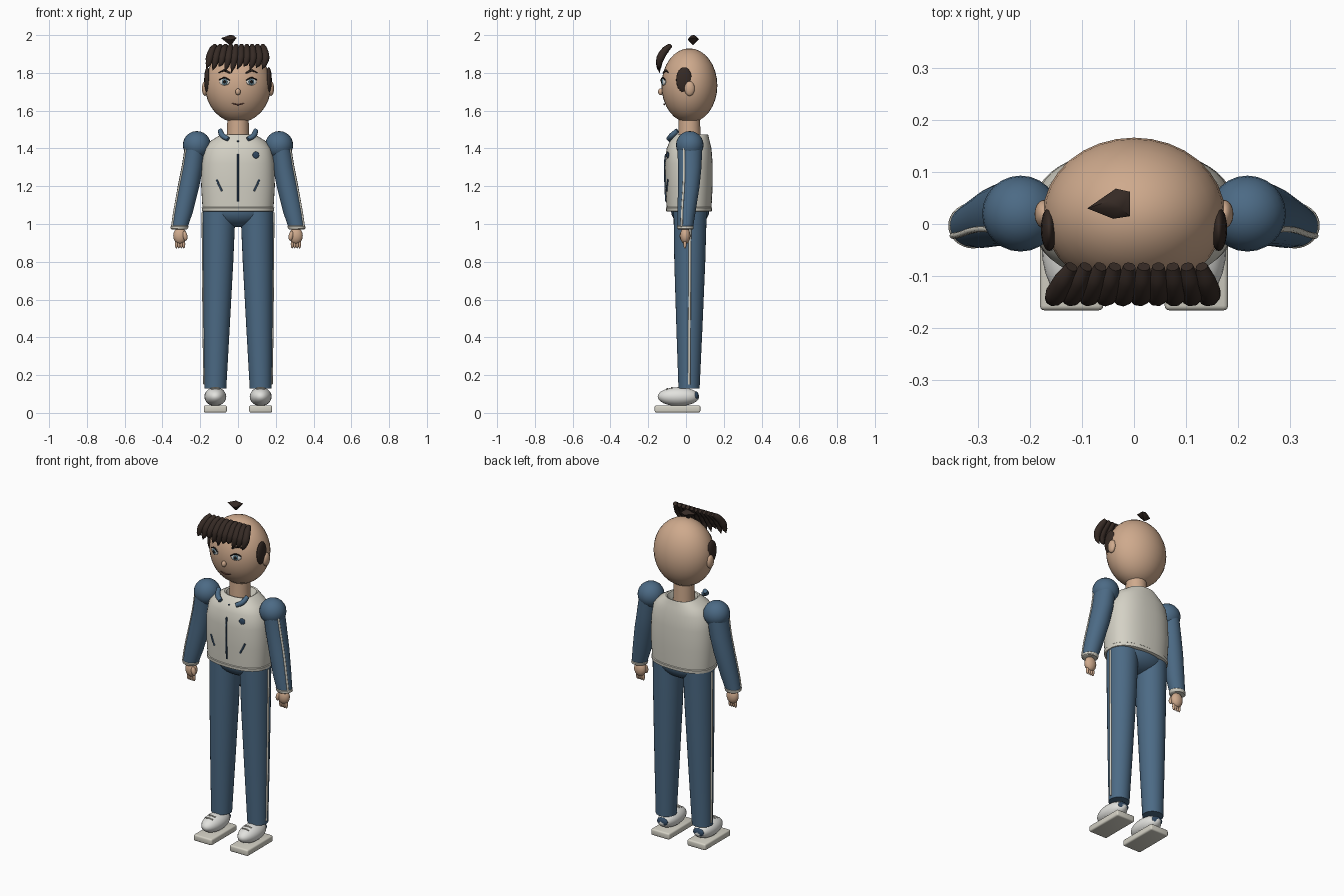
import bpy, bmesh, math
from mathutils import Vector

if "Cube" in bpy.data.objects:
    bpy.data.objects.remove(bpy.data.objects["Cube"])

def mat(name, r, g, b):
    m = bpy.data.materials.new(name)
    m.diffuse_color = (r, g, b, 1)
    m.use_nodes = True
    m.node_tree.nodes["Principled BSDF"].inputs["Base Color"].default_value = m.diffuse_color
    return m

SKIN = mat("skin", .62, .40, .265)
BLUE = mat("blue cloth", .072, .145, .235)
NAVY = mat("navy trim", .03, .065, .12)
CREAM = mat("cream cloth", .66, .64, .56)
HAIR = mat("dark brown hair", .036, .023, .018)
WHITE = mat("white", .76, .76, .73)
IRIS = mat("grey blue iris", .12, .22, .28)
BLACK = mat("black", .012, .01, .01)
LIP = mat("lip brown", .2, .08, .06)

def finish(ob, m, angle=40):
    ob.data.materials.clear()
    ob.data.materials.append(m)
    bpy.ops.object.select_all(action='DESELECT')
    ob.select_set(True)
    bpy.context.view_layer.objects.active = ob
    bpy.ops.object.shade_smooth_by_angle(angle=math.radians(angle))
    return ob

def from_bm(name, bm, m, angle=40):
    bmesh.ops.recalc_face_normals(bm, faces=bm.faces)
    me = bpy.data.meshes.new(name)
    bm.to_mesh(me)
    bm.free()
    ob = bpy.data.objects.new(name, me)
    bpy.context.collection.objects.link(ob)
    return finish(ob, m, angle)

def ball(name, c, r, m, rot=(0, 0, 0), seg=24):
    bpy.ops.mesh.primitive_uv_sphere_add(segments=seg, ring_count=seg // 2, location=c, rotation=rot)
    ob = bpy.context.object
    ob.name = name
    ob.scale = r
    return finish(ob, m, 60)

def loft(name, rings, m, n=2.0, seg=32, angle=40):
    """Horizontal rings (x, y, z, rx, ry) with superellipse outline, capped at both ends."""
    bm = bmesh.new()
    loops = []
    for x, y, z, rx, ry in rings:
        row = []
        for i in range(seg):
            a = 2 * math.pi * i / seg
            c, s = math.cos(a), math.sin(a)
            row.append(bm.verts.new((x + rx * math.copysign(abs(c) ** (2 / n), c),
                                     y + ry * math.copysign(abs(s) ** (2 / n), s), z)))
        loops.append(row)
    for a, b in zip(loops, loops[1:]):
        for i in range(seg):
            j = (i + 1) % seg
            bm.faces.new((a[i], a[j], b[j], b[i]))
    bm.faces.new(loops[0])
    bm.faces.new(loops[-1])
    return from_bm(name, bm, m, angle)

def tube(name, pts, radii, m, res=3, smooth=True):
    """Round tube through points with a radius at each point."""
    cu = bpy.data.curves.new(name, 'CURVE')
    cu.dimensions = '3D'
    cu.bevel_depth = 1
    cu.bevel_resolution = res
    cu.use_fill_caps = True
    cu.resolution_u = 5
    sp = cu.splines.new('BEZIER' if smooth else 'POLY')
    if smooth:
        sp.bezier_points.add(len(pts) - 1)
        for p, co, r in zip(sp.bezier_points, pts, radii):
            p.co, p.radius = co, r
            p.handle_left_type = p.handle_right_type = 'AUTO'
    else:
        sp.points.add(len(pts) - 1)
        for p, co, r in zip(sp.points, pts, radii):
            p.co, p.radius = (*co, 1), r
    ob = bpy.data.objects.new(name, cu)
    bpy.context.collection.objects.link(ob)
    bpy.ops.object.select_all(action='DESELECT')
    ob.select_set(True)
    bpy.context.view_layer.objects.active = ob
    bpy.ops.object.convert(target='MESH')
    return finish(bpy.context.object, m, 50)

# Head and neck
HC, HR = (0, .018, 1.733), (.175, .148, .197)
ball("head", HC, HR, SKIN, seg=32)
loft("neck", [(0, .018, 1.42, .06, .06), (0, .018, 1.57, .056, .056)], SKIN)

def face_y(x, z):
    t = 1 - (x / HR[0]) ** 2 - ((z - HC[2]) / HR[2]) ** 2
    return HC[1] - HR[1] * math.sqrt(max(t, 0))

# Vest with a recessed neck opening
VEST = [(0, .016, 1.085, .188, .119), (0, .016, 1.2, .195, .125), (0, .015, 1.32, .192, .126),
        (0, .016, 1.40, .178, .119), (0, .02, 1.44, .145, .105), (0, .032, 1.475, .088, .085)]
loft("vest", VEST + [(0, .032, 1.472, .08, .077), (0, .025, 1.43, .062, .062)], CREAM, n=2.4, seg=48)
loft("vest_hem", [(0, .016, 1.065, .183, .114), (0, .016, 1.068, .19, .121),
                  (0, .016, 1.086, .192, .123), (0, .016, 1.09, .187, .118)], CREAM, n=2.4, seg=48)

def vest_y(x, z):
    for a, b in zip(VEST, VEST[1:]):
        if a[2] <= z <= b[2]:
            t = (z - a[2]) / (b[2] - a[2])
            y, rx, ry = (a[k] + t * (b[k] - a[k]) for k in (1, 3, 4))
            return y - ry * (1 - abs(x / rx) ** 2.4) ** (1 / 2.4)

def on_vest(x, z):
    return (x, vest_y(x, z) - .001, z)

# Front zip, its pull and the chest badge
tube("zip", [on_vest(0, 1.12 + .05 * i) for i in range(6)], [.005] * 6, NAVY)
ball("zip_pull", on_vest(0, 1.438), (.006, .005, .004), NAVY, seg=12)
ball("chest_badge", on_vest(.095, 1.365), (.018, .006, .018), NAVY, (0, 0, .2))

# Pelvis
ball("pelvis", (0, .022, 1.075), (.172, .102, .092), BLUE)

for s, side in ((-1, "left"), (1, "right")):
    # Collar and pocket
    tube(side + "_collar", [(s * .095, -.045, 1.495), (s * .082, -.075, 1.468), (s * .052, -.092, 1.45)],
         [.013, .015, .013], BLUE)
    tube(side + "_pocket", [on_vest(s * .113, 1.235), on_vest(s * .1, 1.205), on_vest(s * .085, 1.175)],
         [.005] * 3, NAVY)

    # Trouser leg and side stripe
    loft(side + "_leg", [(s * .12, .016, .13, .058, .056), (s * .113, .018, .45, .069, .069),
                         (s * .105, .02, .8, .08, .082), (s * .1, .022, 1.075, .087, .088)], BLUE)
    tube(side + "_leg_stripe", [(s * .177, .016, .15), (s * .181, .018, .45), (s * .184, .02, .8),
                                (s * .186, .022, 1.06)], [.007] * 4, CREAM)

    # Shoe: sole, upper, heel tab and laces
    bm = bmesh.new()
    bmesh.ops.create_cube(bm, size=1)
    for v in bm.verts:
        v.co = Vector((s * .12 + v.co.x * .122, -.045 + v.co.y * .242, .021 + v.co.z * .038))
    bmesh.ops.bevel(bm, geom=list(bm.edges), offset=.009, segments=3, affect='EDGES', profile=.5)
    from_bm(side + "_sole", bm, CREAM)
    ball(side + "_shoe", (s * .12, -.04, .086), (.058, .11, .05), WHITE)
    ball(side + "_heel_tab", (s * .12, .052, .09), (.035, .016, .024), NAVY, seg=16)
    for i in range(2):
        y = -.075 - .025 * i
        z = .086 + .05 * math.sqrt(1 - ((y + .04) / .11) ** 2)
        tube(side + "_lace", [(s * .12 - .022, y, z - .003), (s * .12, y, z + .001), (s * .12 + .022, y, z - .003)],
             [.004] * 3, CREAM)

    # Shoulder, sleeve, sleeve stripe and cuff
    ball(side + "_shoulder", (s * .218, .02, 1.418), (.074, .073, .074), BLUE)
    ARM = [(.31, -.003, .985, .044, .041), (.292, .002, 1.06, .052, .048), (.262, .015, 1.2, .057, .057),
           (.242, .02, 1.3, .057, .062), (.226, .02, 1.41, .055, .066)]
    loft(side + "_sleeve", [(s * x, *r) for x, *r in ARM], BLUE, angle=60)
    ca, sa = math.cos(.5), math.sin(.5)
    tube(side + "_sleeve_stripe", [(s * (x + rx * ca), y - ry * sa, z) for x, y, z, rx, ry in ARM],
         [.006] * 5, CREAM)
    loft(side + "_cuff", [(s * .311, -.003, .972, .041, .039), (s * .311, -.003, .976, .046, .043),
                          (s * .309, -.003, .988, .047, .044), (s * .308, -.003, .993, .042, .04)], CREAM)

    # Hand with thumb and fingers
    ball(side + "_hand", (s * .307, -.004, .938), (.036, .027, .044), SKIN)
    ball(side + "_thumb", (s * .281, -.02, .937), (.013, .014, .026), SKIN, (0, s * .2, 0), 16)
    for i in range(4):
        x = s * (.287 + .013 * i)
        ball(side + "_finger", (x, -.006, .895), (.008, .009, .025), SKIN, seg=12)

    # Ear and side hair
    ball(side + "_ear", (s * .174, .019, 1.717), (.017, .027, .039), SKIN)
    ball(side + "_side_hair", (s * .163, -.01, 1.763), (.016, .042, .067), HAIR)

    # Eye: white, iris, pupil, glint, lash and brow
    ex, ez = s * .071, 1.753
    ey = face_y(ex, ez) - .002
    rot = (0, 0, s * .35)
    ball(side + "_eye_white", (ex, ey, ez), (.029, .008, .019), WHITE, rot)
    ball(side + "_iris", (ex, ey - .006, ez), (.016, .006, .017), IRIS, rot, 20)
    ball(side + "_pupil", (ex, ey - .010, ez), (.008, .005, .009), BLACK, rot, 16)
    ball(side + "_glint", (ex - .005, ey - .014, ez + .006), (.003, .003, .003), WHITE, rot, 12)
    tube(side + "_lash", [(s * x, face_y(x, z) - .01, z) for x, z in ((.043, 1.76), (.07, 1.774), (.1, 1.763))],
         [.003, .004, .003], BLACK)
    tube(side + "_brow", [(s * x, face_y(x, z) - .004, z) for x, z in ((.042, 1.799), (.072, 1.812), (.105, 1.8))],
         [.004, .006, .002], HAIR)

# Nose and mouth
ball("nose", (0, face_y(0, 1.7) - .006, 1.7), (.014, .014, .018), SKIN, seg=16)
tube("mouth", [(x, face_y(x, z) - .006, z) for x, z in ((-.034, 1.64), (0, 1.632), (.034, 1.64))],
     [.002, .004, .002], LIP)

# Fringe: a row of overlapping tapered locks
DROP = (0, .012, -.008, .018, .025, .004, -.008, .012, 0, .006)
for i in range(10):
    u = i / 9 * 2 - 1
    xt, xb = u * .125 + .005, u * .148 - .002
    d = DROP[i]
    tube("fringe_lock", [(xt, -.082, 1.945), ((xt + xb) / 2, -.108, 1.922), (xb, -.135, 1.88),
                         (xb - .008, -.143, 1.845 - d * .4), (xb - .018, -.14, 1.825 - d)],
         [.012, .019, .021, .014, .001], HAIR)

# Floating tuft on the crown
bm = bmesh.new()
for p in ((-.09, .03, 1.984), (-.045, .045, 2.0), (-.025, .03, 1.999), (-.008, .015, 1.985), (-.008, .062, 1.985),
          (-.035, .068, 1.978), (-.045, .035, 1.948), (-.04, .01, 1.975), (-.035, .04, 1.948)):
    bm.verts.new(p)
bmesh.ops.convex_hull(bm, input=bm.verts)
from_bm("crown_tuft", bm, HAIR, 50)
